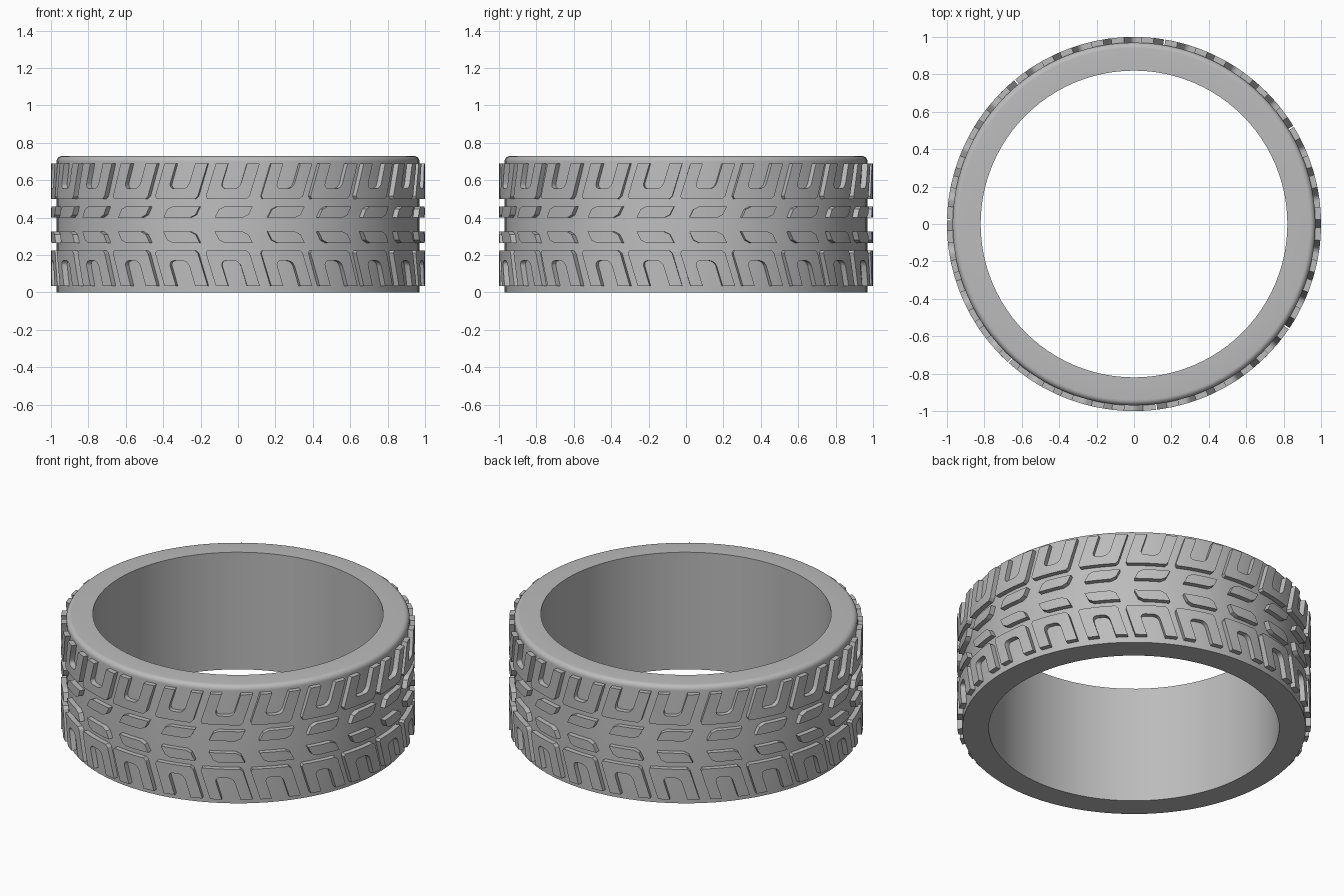
import bpy, bmesh, math
from mathutils import Vector

cube = bpy.data.objects.get("Cube")
if cube:
    bpy.data.objects.remove(cube, do_unlink=True)

COUNT = 22                       # tread blocks per row
PITCH = 2 * math.pi / COUNT
HEIGHT = 0.725                   # the rows mirror about half of this
WIDE_SLOTS = (0, 3, 7, 10, 13, 16, 19)

rubber = bpy.data.materials.new("grey rubber")
rubber.use_nodes = True
rubber.diffuse_color = (0.5, 0.5, 0.5, 1)
rubber.node_tree.nodes["Principled BSDF"].inputs["Base Color"].default_value = (0.5, 0.5, 0.5, 1)


def finish(name, bm, angle):
    bmesh.ops.recalc_face_normals(bm, faces=bm.faces)
    mesh = bpy.data.meshes.new(name)
    bm.to_mesh(mesh)
    bm.free()
    obj = bpy.data.objects.new(name, mesh)
    bpy.context.collection.objects.link(obj)
    mesh.materials.append(rubber)
    bpy.ops.object.select_all(action='DESELECT')
    obj.select_set(True)
    bpy.context.view_layer.objects.active = obj
    bpy.ops.object.shade_smooth_by_angle(angle=math.radians(angle))
    return obj


def spun_ring(name, profile, segments):
    """Revolve a closed (radius, z) profile around the z axis."""
    bm = bmesh.new()
    verts = [bm.verts.new((r, 0, z)) for r, z in profile]
    edges = [bm.edges.new((a, b)) for a, b in zip(verts, verts[1:] + verts[:1])]
    bmesh.ops.spin(bm, geom=verts + edges, cent=(0, 0, 0), axis=(0, 0, 1),
                   angle=2 * math.pi, steps=segments, use_merge=True)
    bmesh.ops.remove_doubles(bm, verts=bm.verts, dist=1e-4)
    return finish(name, bm, 35)


def arc(cx, cz, r, start, end, steps=4):
    return [(cx + r * math.cos(math.radians(start + (end - start) * i / steps)),
             cz + r * math.sin(math.radians(start + (end - start) * i / steps)))
            for i in range(steps + 1)]


def add_block(bm, outline, lean, z0, flip, angle, inner=0.955, outer=1.0):
    """Raise a leaning flat outline, slice it finely and wrap it on the ring."""
    part = bmesh.new()
    face = part.faces.new([part.verts.new((u + lean * (z - z0), inner, z)) for u, z in outline])
    top = bmesh.ops.extrude_face_region(part, geom=[face])["geom"]
    for v in top:
        if isinstance(v, bmesh.types.BMVert):
            v.co.y = outer
    for i in range(-6, 7):
        bmesh.ops.bisect_plane(part, geom=part.verts[:] + part.edges[:] + part.faces[:],
                               plane_co=Vector((i * 0.03 + 0.004, 0, 0)), plane_no=Vector((1, 0, 0)))
    for v in part.verts:
        u, r, z = v.co
        a = u + angle
        v.co = (r * math.cos(a), r * math.sin(a), HEIGHT - z if flip else z)
    bmesh.ops.recalc_face_normals(part, faces=part.faces)
    temp = bpy.data.meshes.new("temporary")
    part.to_mesh(temp)
    part.free()
    bm.from_mesh(temp)
    bpy.data.meshes.remove(temp)


def shoulder_outline(left, right):
    """U-shaped block, its rounded pocket open to the sidewall."""
    p0, p1, r = left + 0.066, right - 0.068, 0.03
    return ([(left, 0.69), (left, 0.515), (left + 0.012, 0.5), (right - 0.012, 0.5),
             (right, 0.515), (right, 0.69), (p1, 0.69)]
            + arc(p1 - r, 0.555 + r, r, 0, -90)
            + arc(p0 + r, 0.555 + r, r, -90, -180) + [(p0, 0.69)])


def centre_outline(left, right):
    """Small bar with two clipped corners."""
    return [(left, 0.4), (right - 0.03, 0.4), (right - 0.005, 0.415), (right, 0.46),
            (left + 0.03, 0.46), (left + 0.005, 0.445)]


# Ring body with a rounded upper rim
rim = arc(0.94, 0.7, 0.03, 0, 90, 6)
spun_ring("tyre_body", [(0.82, 0), (0.97, 0)] + rim + [(0.82, 0.73)], 96)

# Four rows of tread, the lower two mirroring the upper two
for side, flip in (("upper", False), ("lower", True)):
    shoulder, centre = bmesh.new(), bmesh.new()
    for i in range(COUNT):
        # Slot i lies on the right of block i
        base = math.radians(270) + i * PITCH
        right = 0.064 - (0.006 if i in WIDE_SLOTS else 0)
        left = 0.108 - PITCH + (0.012 if (i - 1) % COUNT in WIDE_SLOTS else 0)
        add_block(shoulder, shoulder_outline(left, right), 0.31, 0.5, flip, base)
        add_block(centre, centre_outline(-0.125, 0.055), 0.4, 0.4, flip, base)
    finish(side + "_shoulder_tread", shoulder, 30)
    finish(side + "_centre_tread", centre, 30)
